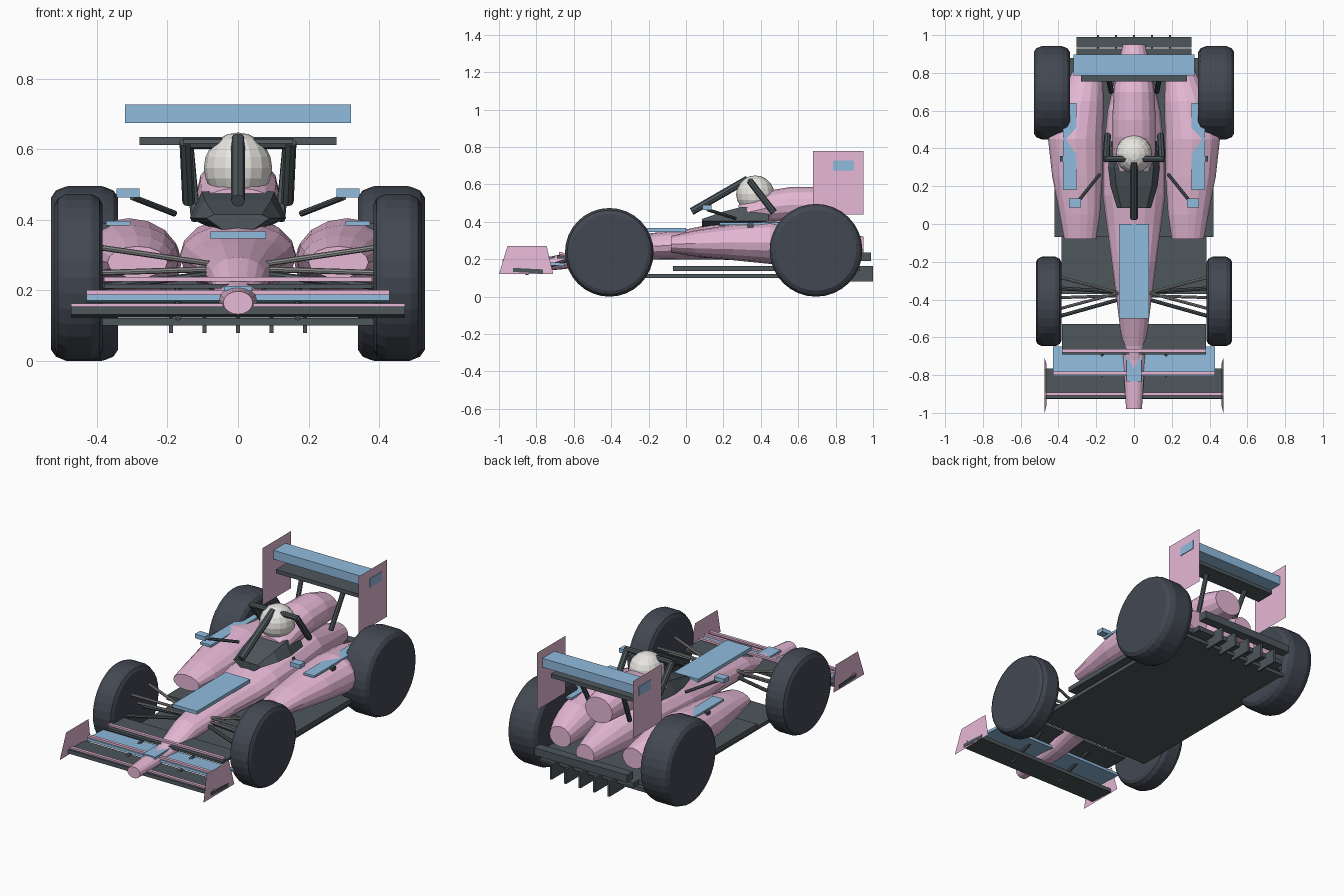
import bpy, bmesh, math
from mathutils import Vector

if "Cube" in bpy.data.objects:
    bpy.data.objects.remove(bpy.data.objects["Cube"])


def material(name, rgb):
    m = bpy.data.materials.new(name)
    m.diffuse_color = (*rgb, 1)
    m.use_nodes = True
    m.node_tree.nodes["Principled BSDF"].inputs["Base Color"].default_value = m.diffuse_color
    return m


PINK = material("pink_paint", (.79, .48, .67))
BLUE = material("blue_paint", (.28, .50, .73))
DARK = material("dark_carbon", (.075, .095, .105))
TYRE = material("tyre_rubber", (.055, .065, .085))
WHITE = material("helmet_white", (.80, .79, .75))
STEEL = material("steel", (.28, .28, .28))


def finish(name, bm, mat):
    bmesh.ops.recalc_face_normals(bm, faces=bm.faces)
    me = bpy.data.meshes.new(name)
    bm.to_mesh(me)
    bm.free()
    me.materials.append(mat)
    ob = bpy.data.objects.new(name, me)
    bpy.context.collection.objects.link(ob)
    return ob


def box(name, x, y, z, mat, tilt=0):
    """Box from (low, high) ranges, optionally pitched about x."""
    bm = bmesh.new()
    bmesh.ops.create_cube(bm, size=1)
    for v in bm.verts:
        v.co = Vector(v.co[i] * (r[1] - r[0]) for i, r in enumerate((x, y, z)))
    ob = finish(name, bm, mat)
    ob.location = [(r[0] + r[1]) / 2 for r in (x, y, z)]
    ob.rotation_euler.x = math.radians(tilt)
    return ob


def bridge(name, rings, mat):
    """Skin a list of point rings and cap both ends."""
    bm = bmesh.new()
    vs = [[bm.verts.new(p) for p in ring] for ring in rings]
    n = len(vs[0])
    for a, b in zip(vs, vs[1:]):
        for i in range(n):
            j = (i + 1) % n
            bm.faces.new((a[i], a[j], b[j], b[i]))
    bm.faces.new(vs[0])
    bm.faces.new(vs[-1])
    return finish(name, bm, mat)


def circle(n):
    return [(math.cos(2 * math.pi * i / n), math.sin(2 * math.pi * i / n)) for i in range(n)]


def hull(name, sections, mat, side=1, n=16):
    """Elliptical loft along y from (y, cx, cz, half width, half height)."""
    bridge(name, [[(side * (cx + w * c), y, cz + h * s) for c, s in circle(n)]
                  for y, cx, cz, w, h in sections], mat)


def tube(name, a, b, r, mat, n=8):
    a, b = Vector(a), Vector(b)
    q = (b - a).to_track_quat('Z', 'Y')
    bridge(name, [[p + q @ Vector((r * c, r * s, 0)) for c, s in circle(n)] for p in (a, b)], mat)


def plate(name, pts, mat):
    bm = bmesh.new()
    bm.faces.new([bm.verts.new(p) for p in pts])
    finish(name, bm, mat)


def wheel(name, x, y, r, w):
    prof = [(-1, .87), (-.86, .95), (-.6, .99), (-.5, 1), (.5, 1), (.6, .99), (.86, .95), (1, .87)]
    bridge(name, [[(x + w * t, y + r * k * c, r + r * k * s) for c, s in circle(32)]
                  for t, k in prof], TYRE)


def span(s, a, b):
    return sorted((s * a, s * b))


# Central body, nose to tail
hull("main_body", [(-.98, 0, .165, .042, .033), (-.72, 0, .178, .058, .037),
                   (-.645, 0, .19, .062, .042), (-.5, 0, .235, .08, .06),
                   (-.2, 0, .268, .118, .07), (0, 0, .28, .145, .08),
                   (.15, 0, .295, .165, .095), (.35, 0, .30, .165, .11),
                   (.6, 0, .30, .14, .12), (.95, 0, .26, .06, .06)], PINK)
hull("engine_cover", [(.28, 0, .44, .11, .05), (.46, 0, .48, .115, .09), (.55, 0, .49, .115, .095),
                      (.7, 0, .49, .108, .097), (.82, 0, .475, .09, .075)], PINK)
box("nose_panel", (-.08, .08), (-.5, 0), (.347, .367), BLUE)
box("nose_tip_panel", (-.04, .04), (-.835, -.70), (.198, .212), BLUE)

# Floor and diffuser
box("floor", (-.385, .385), (-.37, .88), (.10, .122), DARK)
box("upper_floor", (-.42, .42), (-.07, .88), (.137, .165), DARK)
box("diffuser_roof", (-.305, .305), (.86, .93), (.137, .165), DARK)
box("rear_crossbar", (-.305, .305), (.935, .99), (.19, .235), DARK)
for i in range(-2, 3):
    box("diffuser_fin", (i * .095 - .006, i * .095 + .006), (.86, 1), (.08, .165), DARK)

# Cockpit surround: hexagonal wedge
bridge("cockpit_surround",
       [[(-w, y, .405), (-w * .75, y, top), (w * .75, y, top), (w, y, .405), (w * .45, y, .37), (-w * .45, y, .37)]
        for y, w, top in ((.085, .09, .415), (.2, .125, .455), (.3, .137, .48), (.44, .12, .48))], DARK)

# Helmet
bm = bmesh.new()
bmesh.ops.create_uvsphere(bm, u_segments=16, v_segments=10, radius=.1)
helmet = finish("helmet", bm, WHITE)
helmet.location = (0, .37, .548)
helmet.scale = (.97, 1.02, 1)

# Head protection hoop
tube("hoop_pillar", (0, .03, .455), (0, .33, .628), .02, DARK)
tube("hoop_crossbar", (-.155, .345, .617), (.155, .345, .617), .016, DARK)

# Front wing: three stacked planes with trim
box("front_wing_main", (-.474, .474), (-.925, -.765), (.128, .150), DARK, -3)
box("front_wing_middle", (-.43, .43), (-.805, -.65), (.168, .184), BLUE, -3)
box("front_wing_upper", (-.38, .38), (-.69, -.53), (.205, .219), DARK)
for w, y, z in ((.474, -.90, .157), (.43, -.79, .195), (.38, -.67, .232)):
    box("front_wing_trim", (-w, w), (y - .009, y + .009), (z - .006, z + .006), PINK)

# Rear wing
box("rear_wing", (-.32, .32), (.785, .897), (.675, .728), BLUE)
box("rear_wing_flap", (-.28, .28), (.755, .87), (.612, .635), DARK)

# Mirrored parts
for s, tag in ((-1, "left"), (1, "right")):
    wheel("front_wheel_" + tag, s * .452, -.41, .237, .068)
    wheel("rear_wheel_" + tag, s * .435, .695, .248, .095)

    hull("sidepod_" + tag, [(-.08, .285, .28, .085, .045), (.05, .287, .285, .107, .07),
                            (.25, .30, .29, .133, .095), (.45, .31, .29, .145, .115),
                            (.65, .28, .28, .12, .10), (.84, .24, .26, .07, .06)], PINK, s)
    box("sidepod_strip_" + tag, span(s, .305, .375), (.18, .64), (.384, .397), BLUE)
    box("sidepod_bracket_" + tag, span(s, .365, .392), (.33, .36), (.37, .39), DARK)

    # mirror and hoop leg
    box("mirror_" + tag, span(s, .28, .345), (.088, .135), (.464, .489), BLUE)
    tube("mirror_arm_" + tag, (s * .18, .265, .418), (s * .30, .115, .465), .009, DARK)
    tube("hoop_leg_" + tag, (s * .148, .34, .62), (s * .14, .47, .45), .018, DARK)

    # wing ends and supports
    plate("front_endplate_" + tag, [(s * .473, -1, .12), (s * .473, -.71, .12),
                                    (s * .462, -.745, .27), (s * .462, -.955, .27)], PINK)
    plate("rear_endplate_" + tag, [(s * .316, .68, .44), (s * .316, .95, .44),
                                   (s * .316, .95, .78), (s * .316, .68, .78)], PINK)
    tube("front_wing_support_" + tag, (s * .17, -.86, .124), (s * .17, -.6, .205), .010, DARK)
    tube("rear_wing_support_" + tag, (s * .14, .80, .615), (s * .12, .70, .40), .014, DARK)

    # front suspension
    for y in (-.28, -.45):
        tube("upper_arm_" + tag, (s * .08, -.365, .276), (s * .40, y, .323), .008, STEEL)
    for y0, y1 in ((-.36, -.34), (-.40, -.49)):
        tube("lower_arm_" + tag, (s * .08, y0, .245), (s * .40, y1, .21), .010, DARK)
    tube("steering_arm_" + tag, (s * .09, -.38, .26), (s * .40, -.39, .25), .008, STEEL)
